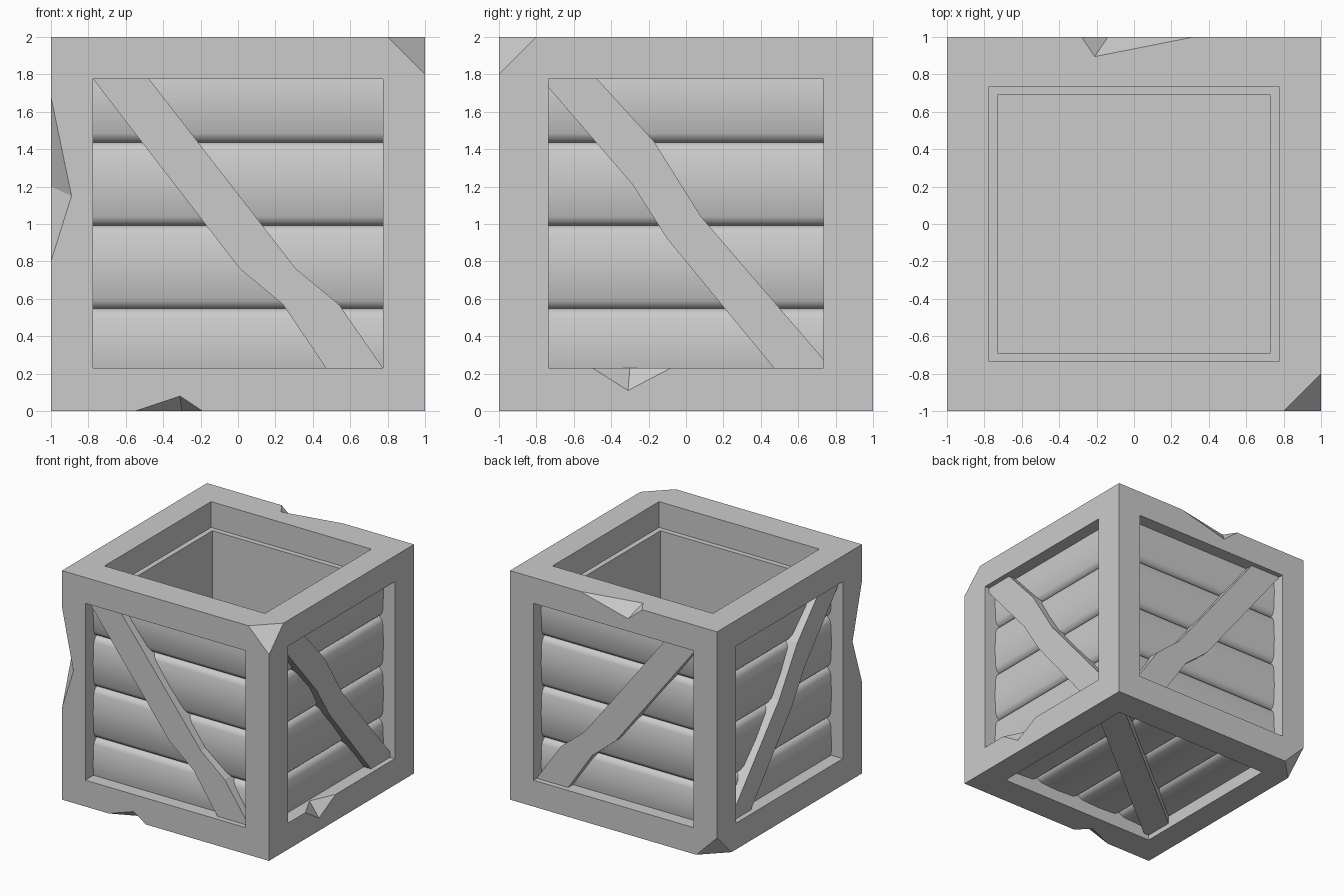
import bpy, bmesh
from mathutils import Vector
from math import radians

if "Cube" in bpy.data.objects:
    bpy.data.objects.remove(bpy.data.objects["Cube"])


def add_mesh(name, bm, smooth=False):
    bmesh.ops.recalc_face_normals(bm, faces=bm.faces[:])
    me = bpy.data.meshes.new(name)
    bm.to_mesh(me)
    bm.free()
    ob = bpy.data.objects.new(name, me)
    bpy.context.collection.objects.link(ob)
    if smooth:
        bpy.ops.object.select_all(action='DESELECT')
        ob.select_set(True)
        bpy.context.view_layer.objects.active = ob
        bpy.ops.object.shade_smooth_by_angle(angle=radians(60))
    return ob


def box(name, lo, hi):
    bm = bmesh.new()
    bmesh.ops.create_cube(bm, size=1)
    for v in bm.verts:
        v.co = [l + (c + 0.5) * (h - l) for c, l, h in zip(v.co, lo, hi)]
    return add_mesh(name, bm)


def prism(name, ring_a, ring_b, smooth=False):
    bm = bmesh.new()
    a = [bm.verts.new(p) for p in ring_a]
    b = [bm.verts.new(p) for p in ring_b]
    bm.faces.new(a)
    bm.faces.new(b)
    for i in range(len(a)):
        j = (i + 1) % len(a)
        bm.faces.new((a[i], a[j], b[j], b[i]))
    return add_mesh(name, bm, smooth)


def chip(points, pivots):
    """Tetrahedral cutter, grown about its innermost points so it pokes outside."""
    pts = [Vector(p) for p in points]
    m = sum(pts[-pivots:], Vector()) / pivots
    bm = bmesh.new()
    vs = [bm.verts.new(m + (p - m) * 1.5) for p in pts]
    for i, j, k in ((0, 1, 2), (0, 1, 3), (0, 2, 3), (1, 2, 3)):
        bm.faces.new((vs[i], vs[j], vs[k]))
    return add_mesh("chip_cutter", bm)


def cut(ob, cutters):
    for c in cutters:
        m = ob.modifiers.new("cut", 'BOOLEAN')
        m.operation, m.solver, m.object = 'DIFFERENCE', 'EXACT', c
        bpy.context.view_layer.objects.active = ob
        bpy.ops.object.modifier_apply(modifier=m.name)
        bpy.data.objects.remove(c)


# Frame of twelve square beams, with chipped edges and corners
frame = box("frame", (-1, -1, 0), (1, 1, 2))
X, Y, Z0, Z1 = 0.775, 0.735, 0.23, 1.775
cut(frame, [
    box("opening", (-X, -2, Z0), (X, 2, Z1)),
    box("opening", (-2, -Y, Z0), (2, Y, Z1)),
    box("opening", (-X, -Y, -1), (X, Y, 3)),
    chip([(1, -1, 2), (.8, -1, 2), (1, -.8, 2), (1, -1, 1.8)], 3),
    chip([(-1, 1, 0), (-.8, 1, 0), (-1, .8, 0), (-1, 1, .2)], 3),
    chip([(-1, -1, .8), (-1, -1, 1.68), (-.89, -1, 1.15), (-1, -.87, 1.2)], 2),
    chip([(-.55, -1, 0), (-.19, -1, 0), (-.31, -1, .08), (-.3, -.89, 0)], 2),
    chip([(1, -.5, Z0), (1, -.08, Z0), (1, -.31, .11), (.9, -.3, Z0)], 2),
    chip([(-.28, 1, 2), (.32, 1, 2), (-.21, .895, 2), (-.14, 1, 1.885)], 2),
])

# Inner box: walls and floor behind the planks
liner = box("inner_box", (-.84, -.84, .16), (.84, .84, Z1))
cut(liner, [box("hollow", (-.73, -.69, .27), (.73, .69, 3))])

# Braces as outlines in panel coordinates (u sideways, v up from the centre)
front_brace = [(-.775, .775), (-.475, .775), (.31, -.24), (.54, -.43),
               (.775, -.77), (.47, -.77), (.24, -.43), (.01, -.24)]
side_brace = [(-.775, .775), (-.475, .775), (-.17, .44), (.08, .04),
              (.775, -.77), (.47, -.77), (-.10, -.08), (-.285, .21)]
base_brace = [(.775, .775), (.475, .775), (-.775, -.775), (-.475, -.775)]

# Panel maps: (u, v, outward distance w) to world
panels = {
    "front": (lambda u, v, w: (u, -w, v + 1), front_brace),
    "back": (lambda u, v, w: (u, w, v + 1), front_brace),
    "right": (lambda u, v, w: (w, u, v + 1), side_brace),
    "left": (lambda u, v, w: (-w, u, v + 1), side_brace),
    "bottom": (lambda u, v, w: (u_v(u, v)[0], u_v(u, v)[1], 1 - w), base_brace),
}


def u_v(u, v):
    return v, u


# Softly rounded plank section
half = [(.2225, .80), (.2225, .84), (.207, .866), (.175, .883)]
section = [(-v, w) for v, w in half] + [(0, .892)] + half[::-1]

for side, (to_world, outline) in panels.items():
    for i in range(4):
        c = (i - 1.5) * .445 - .008
        prism(f"{side}_plank_{i + 1}",
              [to_world(-.88, c + v, w) for v, w in section],
              [to_world(.88, c + v, w) for v, w in section], smooth=True)
    if side == "bottom":
        outline = [(u, v) for u, v in outline]
    prism(f"{side}_brace",
          [to_world(u, v, .85) for u, v in outline],
          [to_world(u, v, .955) for u, v in outline])
